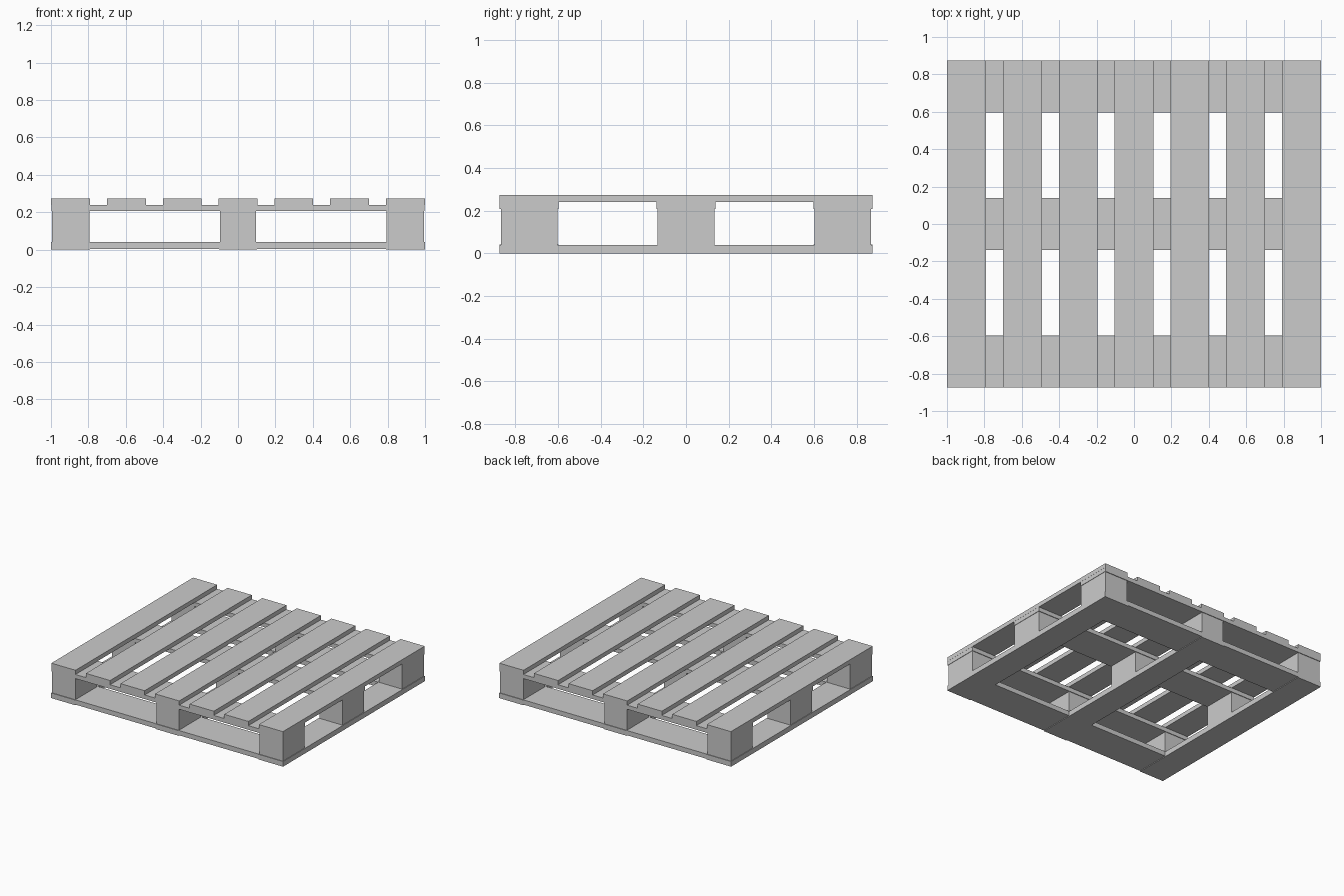
import bpy

if "Cube" in bpy.data.objects:
    bpy.data.objects.remove(bpy.data.objects["Cube"])


def box(name, x0, x1, y0, y1, z0, z1):
    """Axis-aligned board or block from its extents."""
    bpy.ops.mesh.primitive_cube_add(
        size=1, location=((x0 + x1) / 2, (y0 + y1) / 2, (z0 + z1) / 2))
    ob = bpy.context.object
    ob.name = name
    ob.scale = (x1 - x0, y1 - y0, z1 - z0)
    bpy.ops.object.transform_apply(location=False, rotation=False, scale=True)
    return ob


HY = 0.873                      # half depth
Z_BASE, Z_BLOCK, Z_STRINGER, Z_TOP = 0.04, 0.208, 0.24, 0.273
ROWS = [(-HY, -0.597), (-0.138, 0.138), (0.597, HY)]
COLS = [(-1.0, -0.79), (-0.102, 0.102), (0.79, 1.0)]

# Seven deck slats running front to back
for i in range(7):
    cx = (i - 3) * 0.2983
    box(f"deck_slat_{i + 1}", cx - 0.104, cx + 0.104, -HY, HY, Z_STRINGER, Z_TOP)

# Three stringer boards running side to side under the deck
for i, (y0, y1) in enumerate(ROWS):
    box(f"stringer_board_{i + 1}", -0.998, 0.998, y0, y1, Z_BLOCK, Z_STRINGER)

# Nine spacer blocks, slightly inset from the boards
for i, (x0, x1) in enumerate(COLS):
    for j, (y0, y1) in enumerate(ROWS):
        d = 0.005
        box(f"block_{i + 1}_{j + 1}", x0 + d, x1 - d, y0 + d, y1 - d,
            Z_BASE, Z_BLOCK)

# Three base boards running front to back
for i, (x0, x1) in enumerate(COLS):
    box(f"base_board_{i + 1}", x0, x1, -HY, HY, 0, Z_BASE)

# Base end boards fitted between the base boards
for row, (y0, y1) in (("front", ROWS[0]), ("back", ROWS[2])):
    for side, x0, x1 in (("left", -0.79, -0.102), ("right", 0.102, 0.79)):
        box(f"base_end_{row}_{side}", x0, x1, y0, y1, 0.005, Z_BASE + 0.002)
